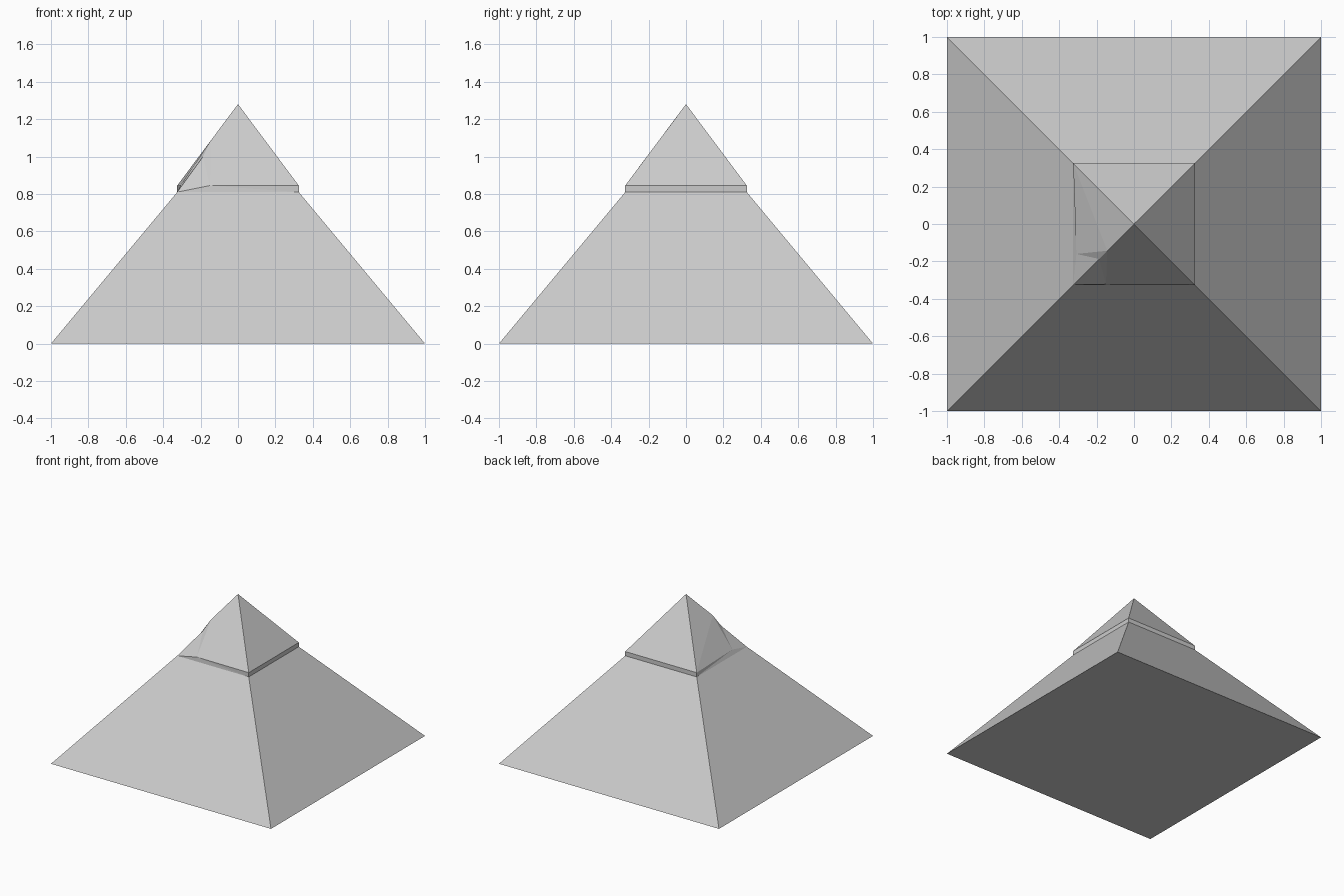
import bpy, bmesh

if "Cube" in bpy.data.objects:
    bpy.data.objects.remove(bpy.data.objects["Cube"])

CORNERS = [(1, -1), (1, 1), (-1, 1), (-1, -1)]


def ring(bm, half, z):
    return [bm.verts.new((half * x, half * y, z)) for x, y in CORNERS]


def finish(bm, name):
    bmesh.ops.recalc_face_normals(bm, faces=bm.faces)
    mesh = bpy.data.meshes.new(name)
    bm.to_mesh(mesh)
    bm.free()
    bpy.context.collection.objects.link(bpy.data.objects.new(name, mesh))


# Lower body: truncated pyramid, open where the cap sits
bm = bmesh.new()
low, high = ring(bm, 1.0, 0.0), ring(bm, 0.325, 0.81)
bm.faces.new(low[::-1])
for i in range(4):
    j = (i + 1) % 4
    bm.faces.new((low[i], low[j], high[j], high[i]))
finish(bm, "pyramid_body")

# Capstone: vertical rim and steeper tip
bm = bmesh.new()
bottom, rim = ring(bm, 0.325, 0.81), ring(bm, 0.325, 0.845)
apex = bm.verts.new((0, 0, 1.28))
for i in range(2):
    bm.faces.new((bottom[i], bottom[i + 1], rim[i + 1], rim[i]))
    bm.faces.new((rim[i], rim[i + 1], apex))

# Chipped front-left corner, the two sides meeting along the worn edge
chip_top = bm.verts.new((-0.143, -0.143, 1.089))
chip_mid = bm.verts.new((-0.187, -0.187, 1.0))
chip_left = bm.verts.new((-0.308, -0.16, 0.845))
chip_front = bm.verts.new((-0.15, -0.322, 0.845))
foot = bottom[3]
for k, side in ((2, chip_left), (0, chip_front)):
    bm.faces.new((apex, chip_top, rim[k]))
    bm.faces.new((chip_top, side, rim[k]))
    bm.faces.new((chip_top, chip_mid, side))
    bm.faces.new((chip_mid, foot, side))
    bm.faces.new((side, foot, bottom[k]))
    bm.faces.new((side, bottom[k], rim[k]))
finish(bm, "chipped_capstone")
